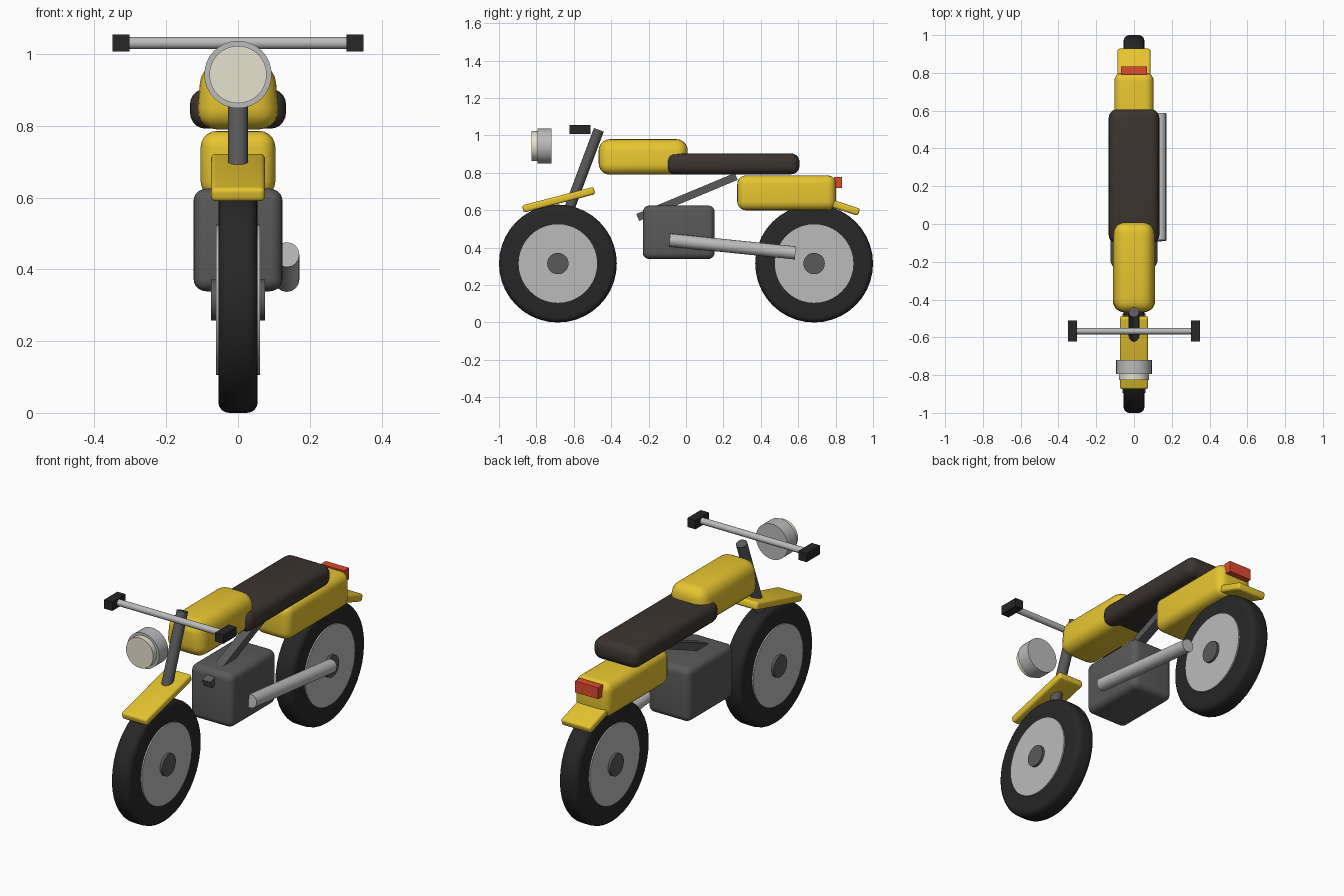
import bpy, bmesh, math
from mathutils import Vector, Matrix

if "Cube" in bpy.data.objects:
    bpy.data.objects.remove(bpy.data.objects["Cube"])


def mat(name, r, g, b):
    m = bpy.data.materials.new(name)
    m.diffuse_color = (r, g, b, 1)
    m.use_nodes = True
    m.node_tree.nodes["Principled BSDF"].inputs["Base Color"].default_value = m.diffuse_color
    return m


YELLOW = mat("yellow", 0.8, 0.56, 0.03)
RUBBER = mat("rubber", 0.02, 0.02, 0.02)
SEAT = mat("seat", 0.045, 0.035, 0.03)
DARK = mat("dark_metal", 0.1, 0.1, 0.1)
LIGHT = mat("light_metal", 0.5, 0.5, 0.5)
CREAM = mat("cream", 0.8, 0.76, 0.62)
RED = mat("red", 0.75, 0.07, 0.03)


def finish(name, bm, material, matrix):
    bmesh.ops.recalc_face_normals(bm, faces=bm.faces)
    me = bpy.data.meshes.new(name)
    bm.to_mesh(me)
    bm.free()
    me.shade_smooth()
    me.set_sharp_from_angle(angle=math.radians(35))
    me.materials.append(material)
    ob = bpy.data.objects.new(name, me)
    ob.matrix_world = matrix
    bpy.context.collection.objects.link(ob)
    return ob


def box(name, center, size, material, bevel=0, tilt=0, taper=1):
    """Box, optionally rounded, narrowed at the top and tilted about x (degrees)."""
    bm = bmesh.new()
    bmesh.ops.create_cube(bm, size=1)
    for v in bm.verts:
        k = taper if v.co.z > 0 else 1
        v.co = Vector((v.co.x * size[0] * k, v.co.y * size[1], v.co.z * size[2]))
    if bevel:
        bmesh.ops.bevel(bm, geom=bm.edges[:], offset=bevel, segments=5,
                        profile=0.5, affect='EDGES', clamp_overlap=True)
    return finish(name, bm, material, Matrix.Translation(center)
                  @ Matrix.Rotation(math.radians(tilt), 4, 'X'))


def rod(name, a, b, r, material, sides=32, bevel=0):
    """Capped cylinder from a to b."""
    a, b = Vector(a), Vector(b)
    bm = bmesh.new()
    bmesh.ops.create_cone(bm, cap_ends=True, segments=sides, radius1=r, radius2=r,
                          depth=(b - a).length)
    if bevel:
        rims = [e for e in bm.edges if any(len(f.verts) > 4 for f in e.link_faces)]
        bmesh.ops.bevel(bm, geom=rims, offset=bevel, segments=4, profile=0.5,
                        affect='EDGES')
    rot = (b - a).to_track_quat('Z', 'Y').to_matrix().to_4x4()
    return finish(name, bm, material, Matrix.Translation((a + b) / 2) @ rot)


# Wheels: tyre, rim disc and hub
for end, y in (("front", -0.685), ("rear", 0.685)):
    for part, w, r, m, bev in (("tyre", 0.055, 0.315, RUBBER, 0.03),
                               ("rim", 0.062, 0.21, LIGHT, 0),
                               ("hub", 0.075, 0.057, DARK, 0)):
        rod(f"{end}_{part}", (-w, y, 0.315), (w, y, 0.315), r, m, 40, bev)

# Steering: fork, handlebar and grips
rod("fork", (0, -0.627, 0.6), (0, -0.466, 1.03), 0.028, DARK, 20)
rod("handlebar", (-0.34, -0.567, 1.031), (0.34, -0.567, 1.031), 0.017, LIGHT, 16)
for side, s in (("left", 1), ("right", -1)):
    box(f"{side}_grip", (s * 0.326, -0.567, 1.031), (0.048, 0.112, 0.047), RUBBER)

# Headlight
rod("headlight_shell", (0, -0.72, 0.943), (0, -0.795, 0.943), 0.094, LIGHT)
rod("headlight_lens", (0, -0.76, 0.943), (0, -0.825, 0.943), 0.08, CREAM)

# Bodywork
box("fuel_tank", (0, -0.229, 0.885), (0.235, 0.476, 0.19), YELLOW, 0.06, taper=0.86)
box("seat", (0, 0.252, 0.848), (0.268, 0.71, 0.112), SEAT, 0.045)
box("tail_body", (0, 0.538, 0.693), (0.208, 0.528, 0.186), YELLOW, 0.045)
box("front_fender", (0, -0.681, 0.656), (0.15, 0.395, 0.04), YELLOW, 0.013, tilt=14.5)
box("rear_fender", (0, 0.735, 0.651), (0.175, 0.4, 0.04), YELLOW, 0.013, tilt=-18)
box("tail_light", (0, 0.813, 0.749), (0.136, 0.042, 0.06), RED)

# Engine, frame bar and exhaust
box("engine", (0, -0.039, 0.482), (0.248, 0.384, 0.286), DARK, 0.035)
box("frame_bar", (0, 0.005, 0.671), (0.05, 0.57, 0.04), DARK, tilt=22.6)
rod("exhaust", (0.136, -0.088, 0.441), (0.136, 0.585, 0.372), 0.035, LIGHT, 16)
